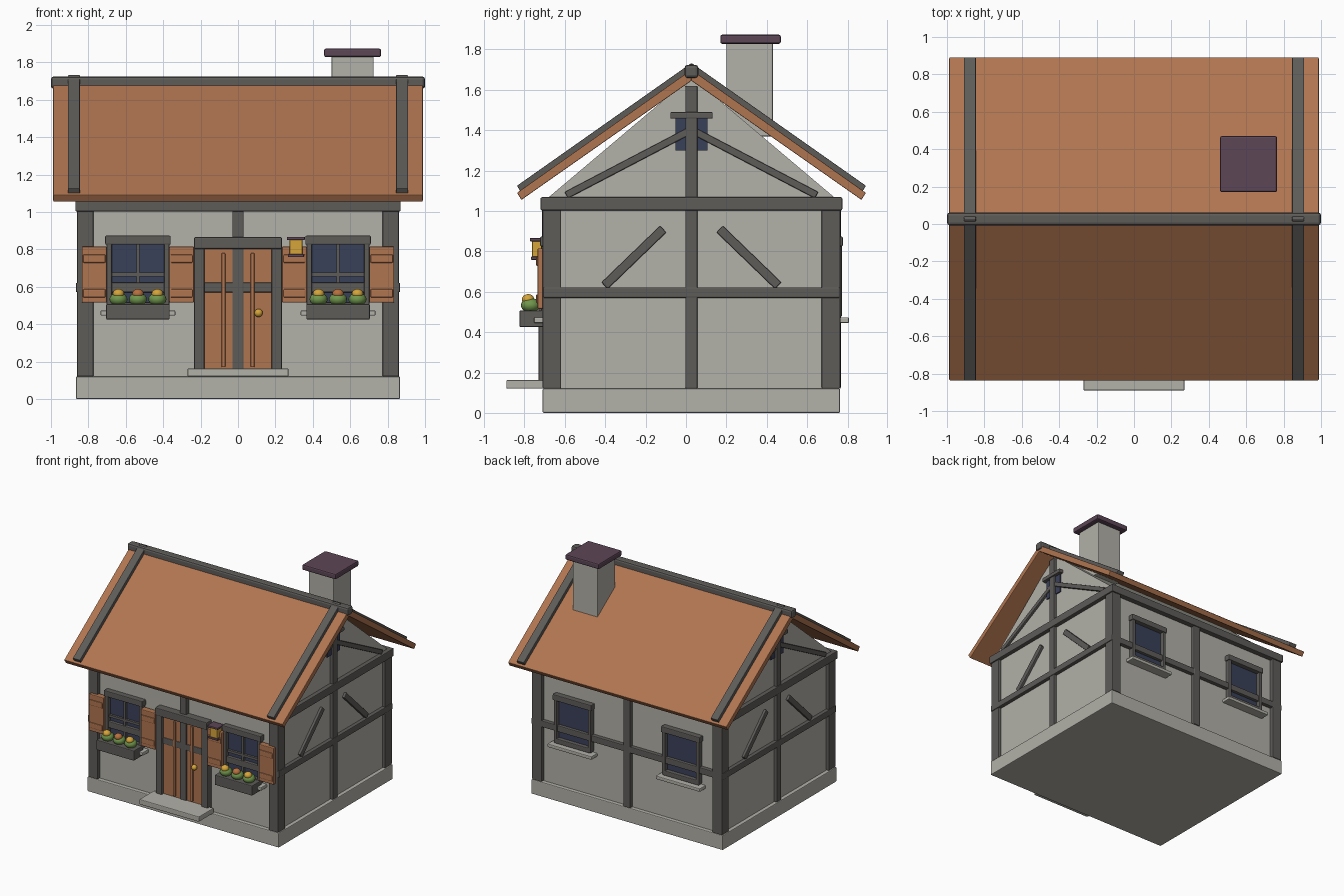
import bpy, bmesh, math
from mathutils import Matrix

if "Cube" in bpy.data.objects:
    bpy.data.objects.remove(bpy.data.objects["Cube"])

YC = 0.027            # middle of the house in depth
WX, WY = 0.836, 0.705 # wall half sizes


def material(name, rgb):
    m = bpy.data.materials.new(name)
    lin = [((c / 255 + 0.055) / 1.055) ** 2.4 for c in rgb]
    m.diffuse_color = (*lin, 1)
    m.use_nodes = True
    m.node_tree.nodes["Principled BSDF"].inputs["Base Color"].default_value = m.diffuse_color
    return m


PLASTER = material("plaster stone", (178, 177, 169))
TIMBER = material("dark timber", (94, 92, 89))
WOOD = material("orange wood", (176, 117, 80))
GLASS = material("blue glass", (58, 65, 90))
CAP = material("purple slate", (92, 70, 86))
LEAF = material("leaf green", (112, 150, 76))
GOLD = material("gold", (214, 165, 58))
BLOOM = material("brown bloom", (184, 112, 62))


def finish(name, bm, mat, bevel=0.0):
    bmesh.ops.recalc_face_normals(bm, faces=bm.faces)
    if bevel:
        bmesh.ops.bevel(bm, geom=bm.edges[:], offset=bevel, segments=2,
                        profile=0.5, affect='EDGES')
    me = bpy.data.meshes.new(name)
    bm.to_mesh(me)
    bm.free()
    me.materials.append(mat)
    ob = bpy.data.objects.new(name, me)
    bpy.context.collection.objects.link(ob)
    return ob


def box(name, x, y, z, mat, bevel=0.006):
    """Box from (min, max) pairs."""
    bm = bmesh.new()
    bmesh.ops.create_cube(bm, size=1)
    r = (x, y, z)
    for v in bm.verts:
        v.co = [(a + b) / 2 + c * abs(b - a) for (a, b), c in zip(r, v.co)]
    return finish(name, bm, mat, bevel)


def prism(name, pts, x0, x1, mat, bevel=0.0):
    """Profile of (y, z) points extruded along x."""
    bm = bmesh.new()
    f = bm.faces.new([bm.verts.new((x0, y, z)) for y, z in pts])
    g = bmesh.ops.extrude_face_region(bm, geom=[f])["geom"]
    for v in g:
        if isinstance(v, bmesh.types.BMVert):
            v.co.x = x1
    return finish(name, bm, mat, bevel)


def brace(name, x, a, b, width, mat):
    """Slanting beam between two (y, z) points."""
    dy, dz = b[0] - a[0], b[1] - a[1]
    ob = box(name, x, (-math.hypot(dy, dz) / 2, math.hypot(dy, dz) / 2),
             (-width / 2, width / 2), mat)
    ob.data.transform(Matrix.Translation((0, (a[0] + b[0]) / 2, (a[1] + b[1]) / 2))
                      @ Matrix.Rotation(math.atan2(dz, dy), 4, 'X'))


def ball(name, c, r, mat, squash=1.0):
    bm = bmesh.new()
    bmesh.ops.create_uvsphere(bm, u_segments=16, v_segments=10, radius=r)
    for v in bm.verts:
        v.co = (v.co.x + c[0], v.co.y + c[1], v.co.z * squash + c[2])
    ob = finish(name, bm, mat)
    ob.data.polygons.foreach_set("use_smooth", [True] * len(ob.data.polygons))


def span(s, a, b):
    return (min(s * a, s * b), max(s * a, s * b))


def depth(s, a, b):
    return tuple(YC + v for v in span(s, a, b))


# Foundation, step and walls with gables
box("foundation", (-0.866, 0.866), (-0.71, 0.763), (0, 0.12), PLASTER)
box("door_step", (-0.27, 0.27), (-0.89, -0.70), (0.12, 0.163), PLASTER)
prism("walls", [(YC - WY, 0.1), (YC + WY, 0.1), (YC + WY, 1.07), (YC, 1.665),
                (YC - WY, 1.07)], -WX, WX, PLASTER)

# Timber frame, mirrored on both axes
for s in (-1, 1):
    side = "right" if s > 0 else "left"
    face = "back" if s > 0 else "front"
    for t in (-1, 1):
        box("corner_post", span(s, 0.773, 0.860), depth(t, 0.645, 0.737),
            (0.12, 1.01), TIMBER)
    # long faces
    box(face + "_wall_plate", (-0.87, 0.87), depth(s, 0.67, 0.747), (1.003, 1.068), TIMBER)
    box(face + "_rail", (-0.863, 0.863), depth(s, 0.68, 0.737), (0.57, 0.622), TIMBER)
    box(face + "_middle_post", (-0.03, 0.03), depth(s, 0.68, 0.740), (0.12, 1.01), TIMBER)
    # gable faces
    xs = span(s, 0.81, 0.862)
    box(side + "_tie_beam", span(s, 0.80, 0.87), (-0.72, 0.774), (1.003, 1.068), TIMBER)
    box(side + "_rail", span(s, 0.81, 0.866), (-0.708, 0.762), (0.57, 0.622), TIMBER)
    box(side + "_middle_post", xs, (YC - 0.03, YC + 0.03), (0.12, 1.01), TIMBER)
    box(side + "_king_post", xs, (YC - 0.03, YC + 0.03), (1.06, 1.62), TIMBER)
    for t in (-1, 1):
        xb = span(s, 0.81, 0.856)
        brace(side + "_wall_brace", xb, (YC + t * 0.43, 0.63), (YC + t * 0.14, 0.91),
              0.045, TIMBER)
        brace(side + "_gable_brace", xb, (YC + t * 0.62, 1.078), (YC, 1.402),
              0.036, TIMBER)
    # gable window
    box(side + "_gable_glass", span(s, 0.82, 0.846), (YC - 0.08, YC + 0.08),
        (1.30, 1.46), GLASS, 0)
    box(side + "_gable_window_head", span(s, 0.82, 0.872), (YC - 0.105, YC + 0.105),
        (1.457, 1.49), TIMBER)

# Roof slopes, verge rafters and ridge
for t in (-1, 1):
    def slope(pts):
        return [(YC + t * d, z) for d, z in pts]
    prism("roof_slope", slope([(0.842, 1.055), (0, 1.645), (0, 1.70), (0.864, 1.09)]),
          -0.988, 0.988, WOOD, 0.004)
    for s in (-1, 1):
        prism("verge_rafter", slope([(0.848, 1.098), (0, 1.69), (0, 1.733), (0.864, 1.125)]),
              s * 0.845, s * 0.91, TIMBER, 0.004)
box("ridge_beam", (-1, 1), (YC - 0.034, YC + 0.034), (1.658, 1.724), TIMBER, 0.015)

# Chimney
box("chimney", (0.50, 0.725), (0.20, 0.43), (1.37, 1.835), PLASTER)
box("chimney_cap", (0.46, 0.765), (0.17, 0.47), (1.828, 1.873), CAP, 0.01)


def window(name, cx, s):
    """Framed window on the front (s=-1) or back (s=1) wall."""
    box(name + "_glass", (cx - 0.15, cx + 0.15), depth(s, 0.69, 0.712), (0.49, 0.83), GLASS, 0)
    box(name + "_head", (cx - 0.175, cx + 0.175), depth(s, 0.69, 0.75), (0.825, 0.873), TIMBER)
    box(name + "_foot", (cx - 0.165, cx + 0.165), depth(s, 0.69, 0.745), (0.475, 0.515), TIMBER)
    for t in (-1, 1):
        box(name + "_jamb", tuple(cx + v for v in span(t, 0.14, 0.168)),
            depth(s, 0.69, 0.745), (0.48, 0.84), TIMBER)
    box(name + "_sill", (cx - 0.2, cx + 0.2), depth(s, 0.69, 0.78), (0.445, 0.473), PLASTER)


for s in (-1, 1):
    window("back_window", s * 0.49, 1)
    cx = s * 0.535
    window("front_window", cx, -1)
    box("upright_bar", (cx - 0.009, cx + 0.009), (-0.705, -0.68), (0.5, 0.83), TIMBER, 0)
    box("cross_bar", (cx - 0.15, cx + 0.15), (-0.703, -0.68), (0.655, 0.675), TIMBER, 0)
    # shutters
    for t in (-1, 1):
        xs = tuple(cx + v for v in span(t, 0.167, 0.300))
        box("shutter", xs, (-0.735, -0.685), (0.515, 0.815), WOOD)
        for z in (0.565, 0.75):
            box("shutter_batten", (xs[0] + 0.006, xs[1] - 0.006), (-0.743, -0.72),
                (z - 0.022, z + 0.022), WOOD)
    # flower box
    box("flower_box", (cx - 0.17, cx + 0.17), (-0.825, -0.70), (0.425, 0.507), TIMBER)
    for i in (-1, 0, 1):
        x = cx + i * 0.104
        ball("leaves", (x, -0.77, 0.533), 0.048, LEAF, 0.75)
        ball("flower", (x, -0.782, 0.562), 0.031, GOLD if i else BLOOM, 0.85)

# Door
box("door", (-0.185, 0.185), (-0.703, -0.66), (0.12, 0.81), WOOD, 0)
for s in (-1, 1):
    box("door_jamb", span(s, 0.18, 0.235), (-0.73, -0.66), (0.12, 0.82), TIMBER)
    box("door_strip", span(s, 0.068, 0.088), (-0.715, -0.69), (0.17, 0.78), WOOD, 0.004)
box("door_lintel", (-0.235, 0.235), (-0.74, -0.66), (0.803, 0.865), TIMBER)
ball("door_knob", (0.11, -0.722, 0.46), 0.022, GOLD)

# Lantern
box("lantern_bracket", (0.295, 0.325), (-0.74, -0.67), (0.735, 0.775), GOLD, 0.003)
box("lantern_light", (0.275, 0.345), (-0.762, -0.70), (0.77, 0.853), GOLD)
box("lantern_top", (0.262, 0.358), (-0.773, -0.69), (0.85, 0.866), CAP, 0.004)
box("lantern_base", (0.266, 0.352), (-0.768, -0.69), (0.758, 0.774), CAP, 0.004)
